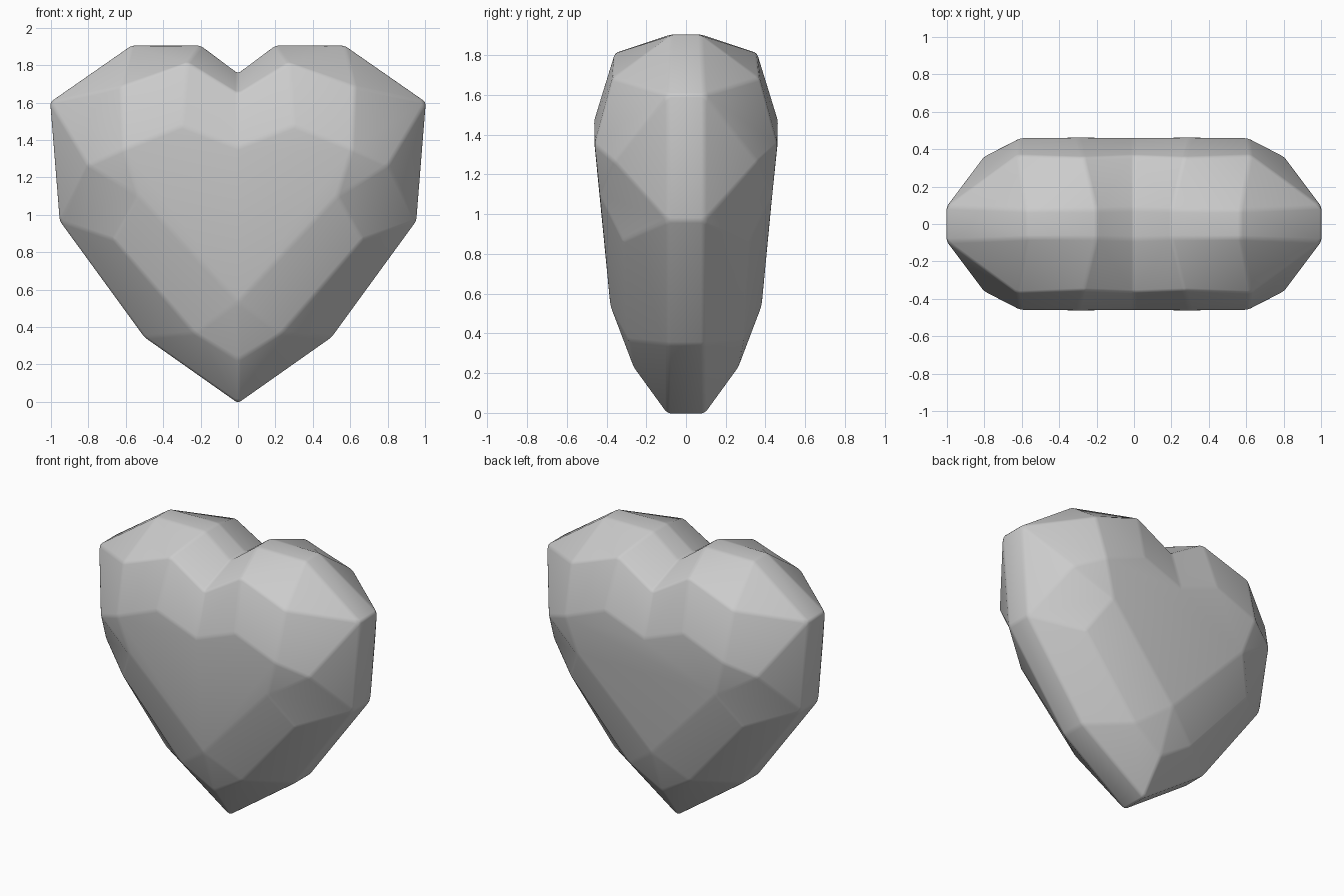
import bpy, bmesh

if "Cube" in bpy.data.objects:
    bpy.data.objects.remove(bpy.data.objects["Cube"])

# One quarter of the faceted heart: (x, depth, z), running from tip to cleft
rim = [(0, .095, -.007), (.5, .09, .345), (.953, .09, .967), (1.004, .092, 1.602),
       (.57, .075, 1.904), (.2, .075, 1.904), (0, .08, 1.755)]
mid = [(0, .262, .225), (.23, .288, .365), (.665, .318, .867), (.802, .362, 1.265),
       (.625, .37, 1.685), (.27, .357, 1.815), (0, .367, 1.65)]
table = [(0, .38, .535), (.53, .434, 1.1), (.61, .46, 1.35), (.3, .462, 1.475), (0, .46, 1.36)]

bm = bmesh.new()


def add(points, flat=False):
    return [bm.verts.new((x, 0 if flat else -y, z)) for x, y, z in points]


G, O, M, T = add(rim, True), add(rim), add(mid), add(table)

# Girdle strip round the outline
faces = [(G[i], G[i + 1], O[i + 1], O[i]) for i in range(6)]
# Facets between the rim and the middle ring
faces += [(O[i], O[i + 1], M[i + 1], M[i]) for i in (0, 1, 4, 5)]
faces += [(O[2], O[3], M[3]), (O[2], M[3], T[1], M[2]),
          (O[3], O[4], M[4]), (O[3], M[4], T[2], M[3])]
# Facets between the middle ring and the flat table, then the table
faces += [(M[0], M[1], T[0]), (M[1], M[2], T[1], T[0]), (M[3], T[2], T[1]),
          (M[4], M[5], T[3], T[2]), (M[5], M[6], T[4], T[3]), T]
for f in faces:
    bm.faces.new(f)

# Mirror to the other side and to the back
for axis in 'XY':
    bmesh.ops.mirror(bm, geom=bm.verts[:] + bm.edges[:] + bm.faces[:],
                     merge_dist=.001, axis=axis)
    bmesh.ops.remove_doubles(bm, verts=bm.verts[:], dist=.001)
bmesh.ops.recalc_face_normals(bm, faces=bm.faces[:])
bmesh.ops.dissolve_limit(bm, angle_limit=.01, verts=bm.verts[:], edges=bm.edges[:])

mesh = bpy.data.meshes.new("heart_gem")
bm.to_mesh(mesh)
bm.free()
heart = bpy.data.objects.new("heart_gem", mesh)
bpy.context.collection.objects.link(heart)
for p in mesh.polygons:
    p.use_smooth = True

# Slightly softened facet edges
bev = heart.modifiers.new("soft_edges", 'BEVEL')
bev.width = .015
bev.segments = 2
bev.limit_method = 'ANGLE'
bev.angle_limit = .1
